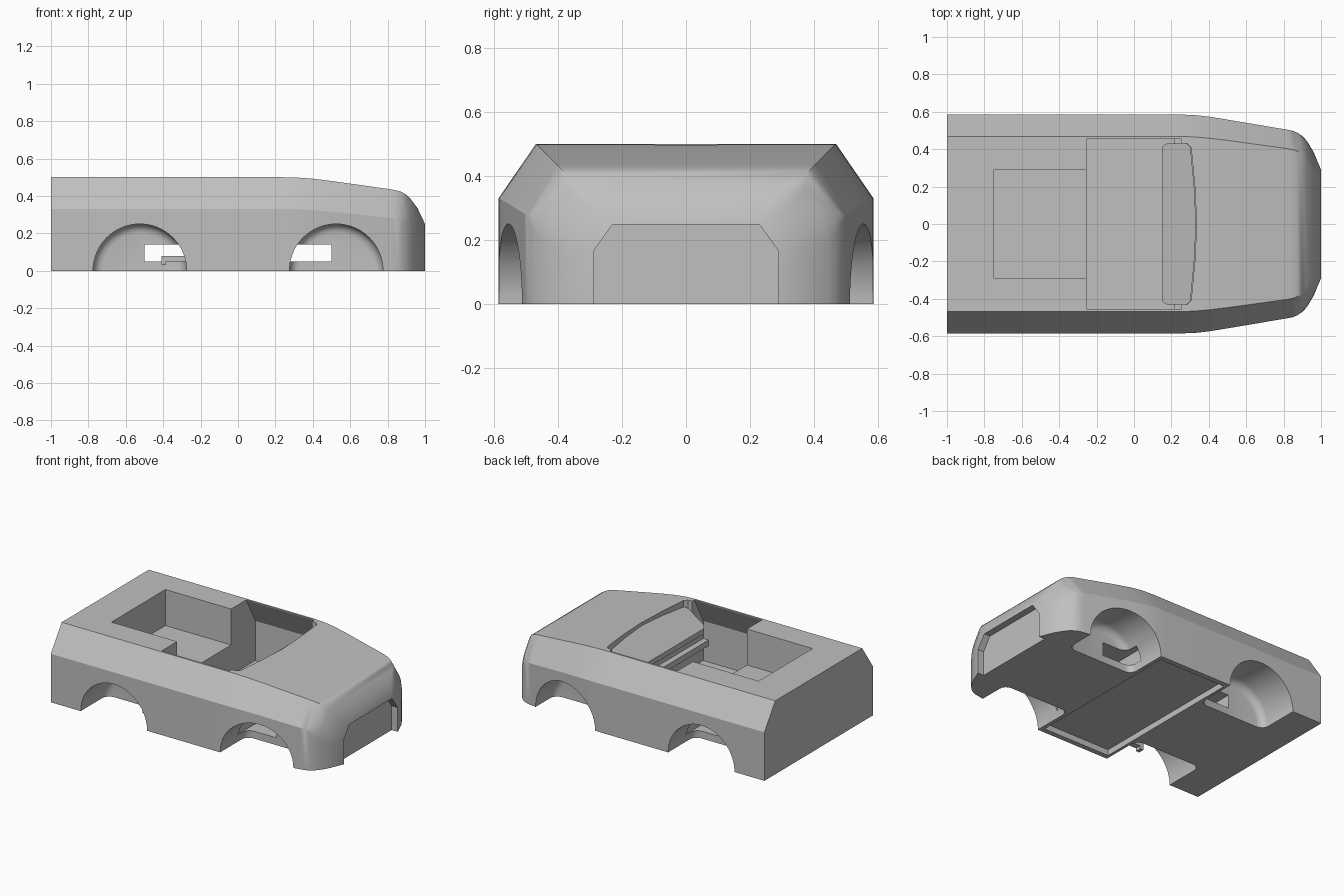
import bpy, bmesh, math
from mathutils import Vector

cube = bpy.data.objects.get("Cube")
if cube:
    bpy.data.objects.remove(cube, do_unlink=True)

grey = bpy.data.materials.new("body_grey")
grey.use_nodes = True
grey.diffuse_color = (0.53, 0.53, 0.53, 1)
grey.node_tree.nodes["Principled BSDF"].inputs["Base Color"].default_value = (0.53, 0.53, 0.53, 1)


def finish(name, bm):
    bmesh.ops.remove_doubles(bm, verts=bm.verts, dist=0.0005)
    bmesh.ops.recalc_face_normals(bm, faces=bm.faces)
    mesh = bpy.data.meshes.new(name)
    bm.to_mesh(mesh)
    bm.free()
    mesh.materials.append(grey)
    ob = bpy.data.objects.new(name, mesh)
    bpy.context.collection.objects.link(ob)
    return ob


def loft(name, rings):
    """Closed skin through rings of equal point count."""
    bm = bmesh.new()
    loops = [[bm.verts.new(p) for p in ring] for ring in rings]
    n = len(loops[0])
    for a, b in zip(loops, loops[1:]):
        for i in range(n):
            j = (i + 1) % n
            bm.faces.new((a[i], a[j], b[j], b[i]))
    bm.faces.new(loops[0])
    bm.faces.new(loops[-1])
    return finish(name, bm)


def prism(name, outline, axis, lo, hi):
    """Extrude a 2D outline along x, y or z."""
    place = {"x": lambda a, b, t: (t, a, b), "y": lambda a, b, t: (a, t, b),
             "z": lambda a, b, t: (a, b, t)}[axis]
    return loft(name, [[place(a, b, t) for a, b in outline] for t in (lo, hi)])


def box(name, x0, x1, y0, y1, z0, z1):
    return prism(name, [(x0, y0), (x1, y0), (x1, y1), (x0, y1)], "z", z0, z1)


def mirrored(half):
    return half + [(-a, b) for a, b in reversed(half)]


def activate(ob):
    bpy.ops.object.select_all(action="DESELECT")
    ob.select_set(True)
    bpy.context.view_layer.objects.active = ob


def cut(target, cutter):
    mod = target.modifiers.new("cut", "BOOLEAN")
    mod.operation = "DIFFERENCE"
    mod.solver = "EXACT"
    mod.object = cutter
    activate(target)
    bpy.ops.object.modifier_apply(modifier=mod.name)
    bpy.data.objects.remove(cutter, do_unlink=True)


# Body shell: x, belt half width, belt height, top half width, top height,
# belt rounding, top rounding
stations = [
    (-1.0, .585, .33, .468, .50, 0, 0), (.24, .585, .33, .468, .50, 0, 0),
    (.32, .583, .329, .466, .498, 0, 0), (.40, .574, .324, .459, .492, 0, 0),
    (.50, .558, .316, .447, .480, 0, 0), (.82, .504, .282, .403, .435, 0, 0),
    (.85, .498, .278, .397, .429, 0, 0), (.875, .487, .272, .388, .421, .02, 0),
    (.90, .470, .264, .377, .406, .045, 0), (.925, .443, .25, .358, .381, .06, .02),
    (.96, .385, .219, .312, .334, .06, .04), (1.0, .29, .165, .23, .25, 0, 0)]


def section(x, w, bz, tw, tz, belt_r, top_r):
    pts = [Vector((w, 0)), Vector((w, bz)), Vector((tw, tz)), Vector((0, tz))]
    half = [(w, 0)]
    for before, corner, after, r in zip(pts, pts[1:], pts[2:], (belt_r, top_r)):
        a = corner + (before - corner).normalized() * r
        b = corner + (after - corner).normalized() * r
        for k in range(5):
            t = k / 4
            p = a * (1 - t) ** 2 + corner * 2 * t * (1 - t) + b * t * t
            half.append((p.x, p.y))
    return [(x, y, z) for y, z in mirrored(half)]


body = loft("body_shell", [section(*s) for s in stations])

# Wheel wells with a rounded inner rim
for side in (1, -1):
    for cx in (-.525, .525):
        rings = []
        steps = [(.7, .25), (.35, .25)]
        steps += [(.35 - .05 * math.sin(a), .2 + .05 * math.cos(a))
                  for a in (math.pi / 8 * k for k in range(1, 5))]
        for y, r in steps:
            rings.append([(cx + r * math.cos(t), side * y, r * math.sin(t))
                          for t in (math.tau * k / 64 for k in range(64))])
        cut(body, loft("well_cutter", rings))

# Cabin with walls that follow the shell, and rear bed
cabin = mirrored([(.55, .05), (.55, .32), (.455, .495), (.455, .6)])
cut(body, prism("cabin_cutter", cabin, "x", -.255, .255))
cut(body, box("bed_cutter", -.75, -.2, -.29, .29, .255, .6))

# Axle tunnels between opposite wheel wells
cut(body, box("rear_tunnel_cutter", -.5, -.275, -.4, .4, .05, .14))
cut(body, box("front_tunnel_cutter", .275, .5, -.4, .4, .05, .14))

# Curved rear edge of the bonnet
scuttle_edge = [(.285, -.43), (.305, -.41), (.325, -.2), (.335, 0),
                (.325, .2), (.305, .41), (.285, .43)]
cut(body, prism("scuttle_cutter", [(.2, -.43)] + scuttle_edge + [(.2, .43)], "z", .3, .6))

# Recessed nose panel
nose = mirrored([(.289, -.1), (.289, .165), (.229, .249)])
cut(body, prism("nose_cutter", nose, "x", .955, 1.1))

# Recess under the cabin floor
cut(body, box("floor_recess_cutter", -.255, .25, -.55, .55, -.1, .04))
activate(body)
bpy.ops.object.shade_smooth_by_angle(angle=math.radians(28))

# Dashboard: a thin sloping slab with rounded rear corners, tucked under the bonnet edge
rear_corner = [(.18 - .03 * math.sin(a), .40 + .03 * math.cos(a))
               for a in (math.pi / 10 * k for k in range(6))]
outline = [(x - .003, y * .998) for x, y in scuttle_edge] + rear_corner
outline += [(x, -y) for x, y in reversed(rear_corner)]
loft("dashboard", [[(x, y, .35 + .7 * (x - .15) - drop) for x, y in outline]
                   for drop in (0, .035)])

# Ledge under the dashboard
box("bulkhead_ledge", .215, .256, -.55, .55, .16, .2)

# Bracket in the right rear well
hook = [(-.41, .03), (-.385, .03), (-.385, .05), (-.27, .05), (-.27, .08), (-.41, .08)]
prism("well_bracket", hook, "y", -.44, -.40)
